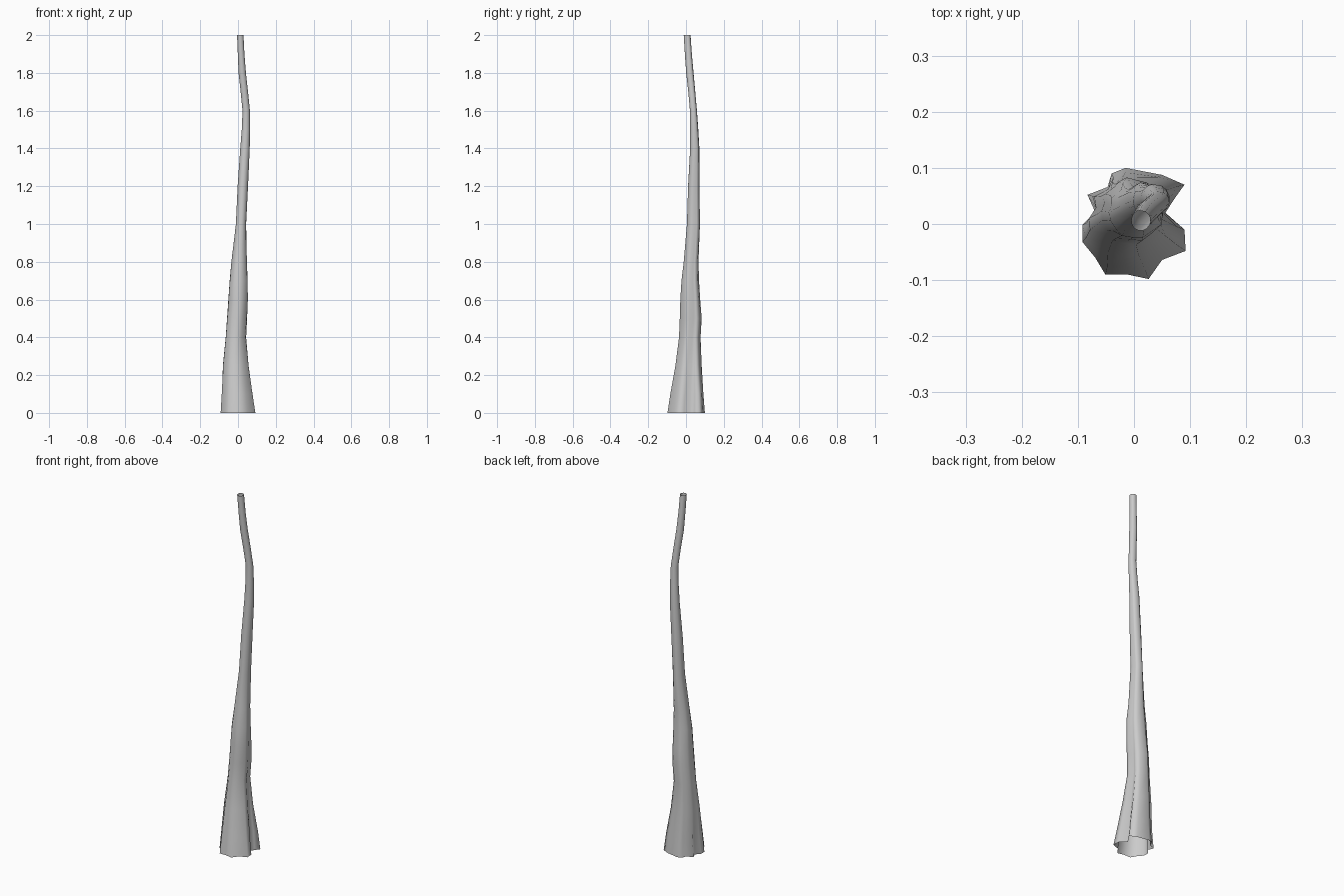
import bpy, bmesh, math, random

random.seed(4)

# Lobed root outline at ground level, counter-clockwise
ROOT = [(-.015, .10), (-.04, .09), (-.047, .066), (-.083, .052), (-.069, .021),
        (-.092, -.002), (-.092, -.032), (-.069, -.06), (-.051, -.09), (-.012, -.09),
        (.026, -.098), (.05, -.064), (.092, -.048), (.09, -.01), (.056, .02),
        (.072, .045), (.09, .07), (.05, .0875)]

# Trunk levels: z, x min, x max, y min, y max, how lobed the section is
LEVELS = [(0, -.092, .092, -.098, .10, 1), (.1, -.086, .077, -.083, .092, .85),
          (.25, -.08, .056, -.056, .083, .6), (.4, -.065, .043, -.037, .077, .45),
          (.5, -.058, .048, -.033, .083, .4), (.6, -.051, .052, -.030, .075, .3),
          (.7, -.044, .051, -.024, .069, .25), (.8, -.035, .047, -.012, .066, .2),
          (1.0, -.011, .043, .005, .074, .1), (1.2, -.002, .053, .011, .071, .08),
          (1.4, .012, .062, .022, .071, .04), (1.5, .020, .064, .022, .065, 0),
          (1.6, .024, .063, .021, .058, 0), (1.7, .014, .053, .012, .049, 0),
          (1.8, .003, .042, .001, .040, 0), (1.9, -.001, .034, -.006, .031, 0),
          (2.0, -.005, .029, -.012, .024, 0)]


def section(z, x0, x1, y0, y1, lobe):
    """Blend a circle into the root outline, then fit it to the level's extents."""
    pts = []
    for x, y in ROOT:
        a = math.atan2(y, x)
        k = 1 + (random.uniform(-.03, .03) if 0 < z < 1.3 else 0)
        pts.append((k * ((1 - lobe) * .09 * math.cos(a) + lobe * x),
                    k * ((1 - lobe) * .09 * math.sin(a) + lobe * y)))
    xs, ys = zip(*pts)
    fit = lambda v, s, lo, hi: lo + (v - min(s)) / (max(s) - min(s)) * (hi - lo)
    return [(fit(x, xs, x0, x1), fit(y, ys, y0, y1), z) for x, y in pts]


# Open tapering trunk lofted through the sections
bm = bmesh.new()
rings = [[bm.verts.new(p) for p in section(*lv)] for lv in LEVELS]
n = len(ROOT)
for low, high in zip(rings, rings[1:]):
    for j in range(n):
        k = (j + 1) % n
        bm.faces.new((low[j], low[k], high[k], high[j])).smooth = True
mesh = bpy.data.meshes.new("trunk")
bm.to_mesh(mesh)
bm.free()
trunk = bpy.data.objects.new("trunk", mesh)
bpy.context.collection.objects.link(trunk)
